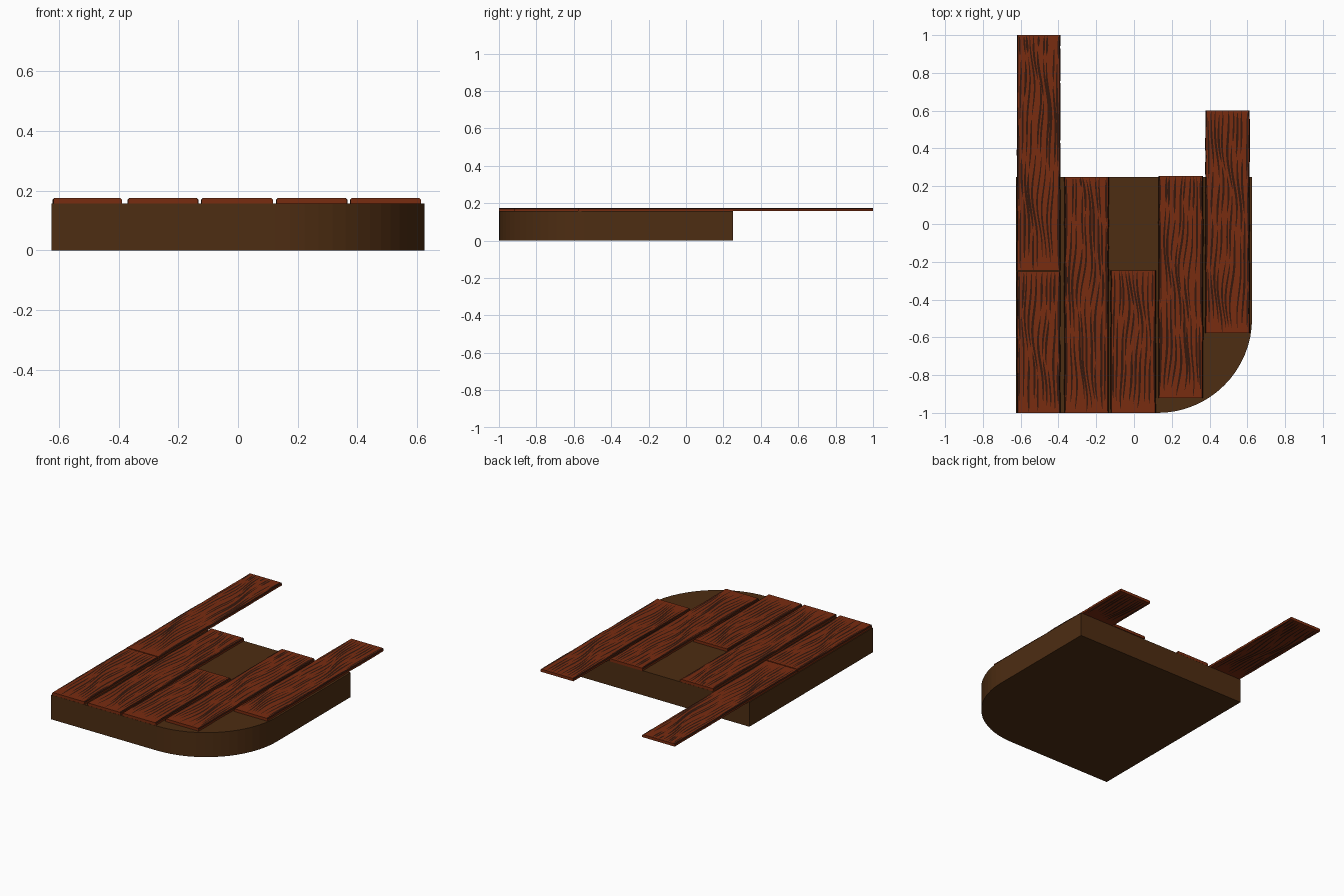
import bpy, bmesh, math, random

if "Cube" in bpy.data.objects:
    bpy.data.objects.remove(bpy.data.objects["Cube"])

random.seed(4)


def material(name, rgb):
    m = bpy.data.materials.new(name)
    m.diffuse_color = (*rgb, 1)
    m.use_nodes = True
    m.node_tree.nodes["Principled BSDF"].inputs["Base Color"].default_value = m.diffuse_color
    return m


BASE = material("base_brown", (0.075, 0.026, 0.006))
WOOD = material("plank_red_brown", (0.19, 0.025, 0.005))
GRAIN = material("grain_dark", (0.035, 0.009, 0.004))


def finish(name, bm, mats):
    me = bpy.data.meshes.new(name)
    bm.to_mesh(me)
    bm.free()
    for m in mats:
        me.materials.append(m)
    ob = bpy.data.objects.new(name, me)
    bpy.context.collection.objects.link(ob)
    return ob


# Floor slab with one rounded corner
slab_top = 0.157
outline = [(0.625, 0.25), (-0.625, 0.25), (-0.625, -1.0)]
for i in range(17):
    a = -math.pi / 2 + i / 16 * math.pi / 2
    outline.append((0.125 + 0.5 * math.cos(a), -0.5 + 0.5 * math.sin(a)))
bm = bmesh.new()
face = bm.faces.new([bm.verts.new((x, y, 0)) for x, y in outline])
ext = bmesh.ops.extrude_face_region(bm, geom=[face])["geom"]
bmesh.ops.translate(bm, vec=(0, 0, slab_top),
                    verts=[v for v in ext if isinstance(v, bmesh.types.BMVert)])
bmesh.ops.recalc_face_normals(bm, faces=bm.faces)
finish("floor_slab", bm, [BASE])


def grain(bm, x0, x1, y0, y1, z, up):
    # Rows of wavy, tapered dark streaks that follow one shared flow
    p1, p2 = random.uniform(0, 6), random.uniform(0, 6)
    half, mid = (x1 - x0) / 2, (x0 + x1) / 2
    rows = 10

    def flow(u, y):
        edge = 1 - u * u
        return mid + half * (u + edge * (0.13 * math.sin(7 * y + p1 + 1.8 * u)
                                         + 0.05 * math.sin(17 * y + p2 + 3 * u)))

    for r in range(rows):
        u = -0.92 + 1.84 * r / (rows - 1)
        y = y0 + random.uniform(0, 0.08)
        while y < y1 - 0.05:
            end = min(y + random.uniform(0.18, 0.6), y1 - 0.004)
            n = max(4, int((end - y) / 0.025))
            uu, w = u + random.uniform(-0.05, 0.05), random.uniform(0.0045, 0.0065)
            prev = None
            for i in range(n + 1):
                t = i / n
                yy = y + (end - y) * t
                hw = w * (0.1 + 0.9 * math.sin(math.pi * t) ** 0.5)
                c = max(x0 + hw, min(x1 - hw, flow(uu, yy)))
                pair = [bm.verts.new((c - hw, yy, z)), bm.verts.new((c + hw, yy, z))]
                if prev:
                    quad = [prev[0], prev[1], pair[1], pair[0]]
                    bm.faces.new(quad if up else quad[::-1]).material_index = 1
                prev = pair
            y = end + random.uniform(0.01, 0.03)


def plank(name, x0, x1, y0, y1):
    # Chamfered board with slightly worn edges
    bm = bmesh.new()
    z0, z1, c = slab_top + 0.0005, 0.175, 0.005
    n = max(8, int((y1 - y0) / 0.06))
    rings = []
    for i in range(n + 1):
        y = y0 + (y1 - y0) * i / n
        a, b = x0 + random.uniform(0, 0.003), x1 - random.uniform(0, 0.003)
        section = [(a, z0), (b, z0), (b, z1 - c), (b - c, z1), (a + c, z1), (a, z1 - c)]
        rings.append([bm.verts.new((x, y, z)) for x, z in section])
    for p, q in zip(rings, rings[1:]):
        for k in range(6):
            f = bm.faces.new((p[k], p[(k + 1) % 6], q[(k + 1) % 6], q[k]))
            f.material_index = 1 if k in (2, 4) else 0
    for cap in (rings[0], rings[-1][::-1]):
        bm.faces.new(cap)
    bmesh.ops.recalc_face_normals(bm, faces=bm.faces)
    grain(bm, x0 + c, x1 - c, y0, y1, z1 + 0.0008, True)
    if y1 > 0.3:  # underside of the overhang
        grain(bm, x0 + c, x1 - c, 0.255, y1, z0 - 0.0008, False)
    finish(name, bm, [WOOD, GRAIN])


plank("plank_left_back", -0.622, -0.388, -0.245, 1.0)
plank("plank_left_front", -0.622, -0.388, -1.0, -0.252)
plank("plank_second", -0.371, -0.133, -1.0, 0.25)
plank("plank_middle", -0.125, 0.117, -1.0, -0.245)
plank("plank_fourth", 0.128, 0.367, -0.92, 0.255)
plank("plank_right", 0.376, 0.614, -0.578, 0.602)
